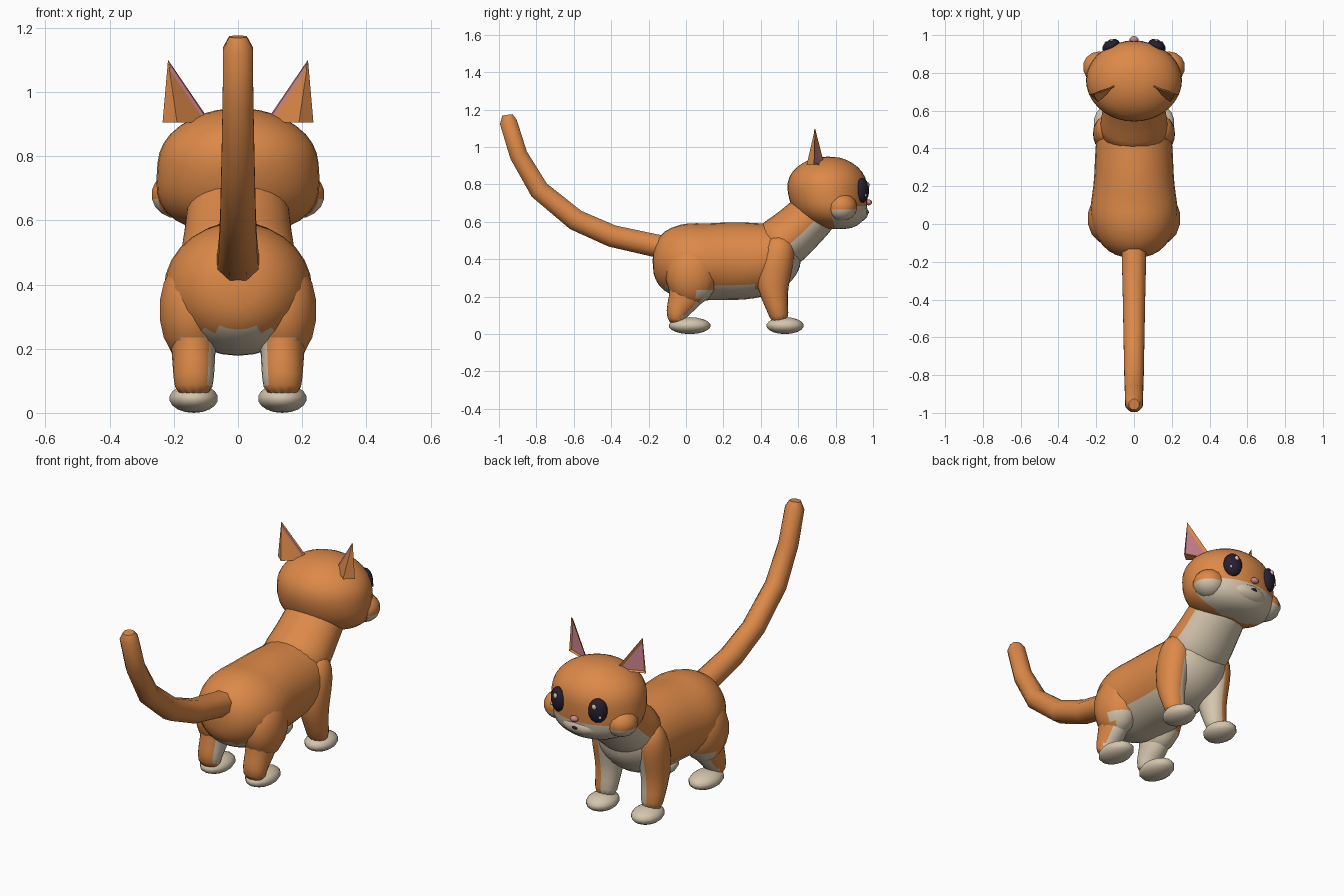
import bpy, bmesh, math
from mathutils import Vector, Matrix

cube = bpy.data.objects.get("Cube")
if cube:
    bpy.data.objects.remove(cube, do_unlink=True)


def material(name, colour):
    m = bpy.data.materials.new(name)
    m.use_nodes = True
    m.diffuse_color = (*colour, 1)
    bsdf = m.node_tree.nodes["Principled BSDF"]
    bsdf.inputs["Base Color"].default_value = (*colour, 1)
    bsdf.inputs["Roughness"].default_value = 0.8
    return m


ORANGE = material("orange fur", (0.72, 0.25, 0.065))
CREAM = material("cream fur", (0.66, 0.56, 0.42))
PINK = material("pink skin", (0.62, 0.23, 0.27))
DARK = material("dark eye", (0.02, 0.014, 0.03))


def finish(name, bm, mats, rule=None, subdivide=0, angle=50):
    """Turn a bmesh into an object, smooth it and colour its faces by rule."""
    bmesh.ops.recalc_face_normals(bm, faces=bm.faces)
    mesh = bpy.data.meshes.new(name)
    bm.to_mesh(mesh)
    bm.free()
    ob = bpy.data.objects.new(name, mesh)
    bpy.context.collection.objects.link(ob)
    for m in mats:
        mesh.materials.append(m)
    bpy.ops.object.select_all(action='DESELECT')
    ob.select_set(True)
    bpy.context.view_layer.objects.active = ob
    if subdivide:
        mod = ob.modifiers.new("Subdivision", 'SUBSURF')
        mod.levels = subdivide
        bpy.ops.object.modifier_apply(modifier=mod.name)
    if rule:
        for p in ob.data.polygons:
            p.material_index = int(rule(p.center, p.normal))
    bpy.ops.object.shade_smooth_by_angle(angle=math.radians(angle))
    return ob


def loft(name, rings, sides=14, axis=None, **kw):
    """Skin ellipses given as (x, y, z, half width, half depth)."""
    bm = bmesh.new()
    pts = [Vector(r[:3]) for r in rings]
    loops = []
    for i, r in enumerate(rings):
        t = Vector(axis) if axis else pts[min(i + 1, len(pts) - 1)] - pts[max(i - 1, 0)]
        t.x = 0
        v = Vector((1, 0, 0)).cross(t.normalized())
        loop = []
        for k in range(sides):
            a = math.tau * (k + 0.5) / sides
            offset = Vector((r[3] * math.cos(a), 0, 0)) + v * r[4] * math.sin(a)
            loop.append(bm.verts.new(pts[i] + offset))
        loops.append(loop)
    for a, b in zip(loops, loops[1:]):
        for k in range(sides):
            n = (k + 1) % sides
            bm.faces.new((a[k], a[n], b[n], b[k]))
    bm.faces.new(loops[0])
    bm.faces.new(loops[-1])
    return finish(name, bm, kw.pop("mats", [ORANGE, CREAM]), **kw)


def ball(name, centre, radii, mats, turn=0, detail=14, **kw):
    bm = bmesh.new()
    bmesh.ops.create_uvsphere(bm, u_segments=detail, v_segments=detail * 2 // 3, radius=1)
    bm.transform(Matrix.Translation(centre) @ Matrix.Rotation(turn, 4, 'Z')
                 @ Matrix.Diagonal((*radii, 1)))
    return finish(name, bm, mats, **kw)


FUR = [ORANGE, CREAM]

# Torso, with a pale belly and chest
loft("torso", [
    (0, -.18, .39, .06, .06), (0, -.15, .39, .14, .14), (0, -.08, .39, .205, .19),
    (0, .02, .385, .24, .22), (0, .1, .385, .24, .21), (0, .2, .39, .22, .215),
    (0, .32, .39, .215, .215), (0, .42, .395, .21, .2), (0, .5, .41, .2, .19),
    (0, .57, .43, .16, .15), (0, .62, .44, .08, .08)],
    axis=(0, 1, 0), subdivide=1,
    rule=lambda c, n: c.z < .255 or (n.y > .35 and c.y > .45 and abs(c.x) < .14))

# Neck
loft("neck", [
    (0, .44, .44, .19, .15), (0, .53, .5, .185, .15), (0, .6, .56, .172, .14),
    (0, .68, .64, .165, .135), (0, .75, .7, .15, .12)],
    axis=(0, .75, .66), subdivide=1, rule=lambda c, n: n.y - n.z > .55)


def muzzle_patch(c, n):
    return c.z < .68 and c.y > .79 and (abs(c.x) < .235 or n.z < -.3)


# Head, cheeks and muzzle
loft("head", [
    (0, .8, .56, .07, .06), (0, .795, .575, .16, .125), (0, .78, .62, .235, .185),
    (0, .765, .685, .262, .207), (0, .757, .75, .258, .218), (0, .755, .81, .255, .22),
    (0, .755, .87, .222, .195), (0, .757, .92, .15, .135), (0, .76, .95, .06, .055)],
    sides=18, axis=(0, 0, 1), subdivide=1, rule=muzzle_patch)
ball("muzzle", (0, .905, .65), (.12, .07, .055), FUR, rule=muzzle_patch)
ball("nose", (0, .977, .704), (.024, .018, .016), [PINK], detail=10)
ball("mouth", (0, .968, .652), (.022, .01, .01), [DARK], detail=8)

# Tail
loft("tail", [
    (0, -.08, .46, .072, .066), (0, -.16, .472, .07, .066), (0, -.395, .524, .064, .064),
    (0, -.59, .61, .06, .062), (0, -.785, .77, .056, .058), (0, -.895, .957, .052, .052),
    (0, -.95, 1.135, .05, .05), (0, -.955, 1.172, .03, .03)],
    sides=8, mats=[ORANGE])


def ear(name, s):
    """Three-sided spike whose front face has a pink inset."""
    bm = bmesh.new()
    outer, inner, back, tip = [bm.verts.new((s * x, y, z)) for x, y, z in (
        (.235, .685, .905), (.085, .74, .905), (.19, .645, .905), (.218, .69, 1.1))]
    front = bm.faces.new((outer, inner, tip))
    for f in ((inner, back, tip), (back, outer, tip), (outer, back, inner)):
        bm.faces.new(f)
    bmesh.ops.recalc_face_normals(bm, faces=bm.faces)
    bmesh.ops.inset_individual(bm, faces=[front], thickness=.014, depth=-.008)
    front.material_index = 1
    finish(name, bm, [ORANGE, PINK], angle=20)


for s, side in ((1, "left"), (-1, "right")):
    ear(side + "_ear", s)
    ball(side + "_cheek", (s * .185, .83, .68), (.087, .085, .075), FUR, rule=muzzle_patch)

    # Eyes with two glints each
    ball(side + "_eye", (s * .122, .943, .768), (.05, .032, .066), [DARK], turn=-s * .5)
    ball(side + "_eye_glint", (s * .118, .973, .797), (.013, .008, .015), [CREAM], detail=8)
    ball(side + "_eye_small_glint", (s * .148, .962, .742), (.008, .006, .009), [CREAM], detail=8)

    # Front leg and paw
    loft(side + "_front_leg", [
        (s * .12, .51, .53, .06, .06), (s * .133, .5, .46, .085, .09),
        (s * .138, .475, .36, .085, .1), (s * .14, .46, .25, .075, .09),
        (s * .14, .485, .15, .065, .06), (s * .14, .51, .05, .06, .05)],
        sides=12, subdivide=1,
        rule=lambda c, n, s=s: c.z < .07 or (c.z < .4 and n.y * .4 - s * n.x > .4))
    ball(side + "_front_paw", (s * .138, .53, .045), (.078, .1, .045), [CREAM])

    # Thigh, hind leg and paw
    ball(side + "_thigh", (s * .14, .03, .32), (.108, .14, .17), FUR,
         rule=lambda c, n, s=s: c.z < .25 and (c.y > .06 or s * n.x < .3))
    loft(side + "_hind_leg", [
        (s * .14, .03, .33, .07, .11), (s * .14, .015, .24, .075, .115),
        (s * .138, -.015, .17, .07, .085), (s * .138, -.055, .11, .066, .06),
        (s * .138, -.05, .05, .06, .045)],
        sides=12, subdivide=1,
        rule=lambda c, n, s=s: c.z < .07 or (n.y > .1 and s * n.x < .75) or s * n.x < -.7)
    ball(side + "_hind_paw", (s * .138, .02, .045), (.078, .112, .045), [CREAM])
